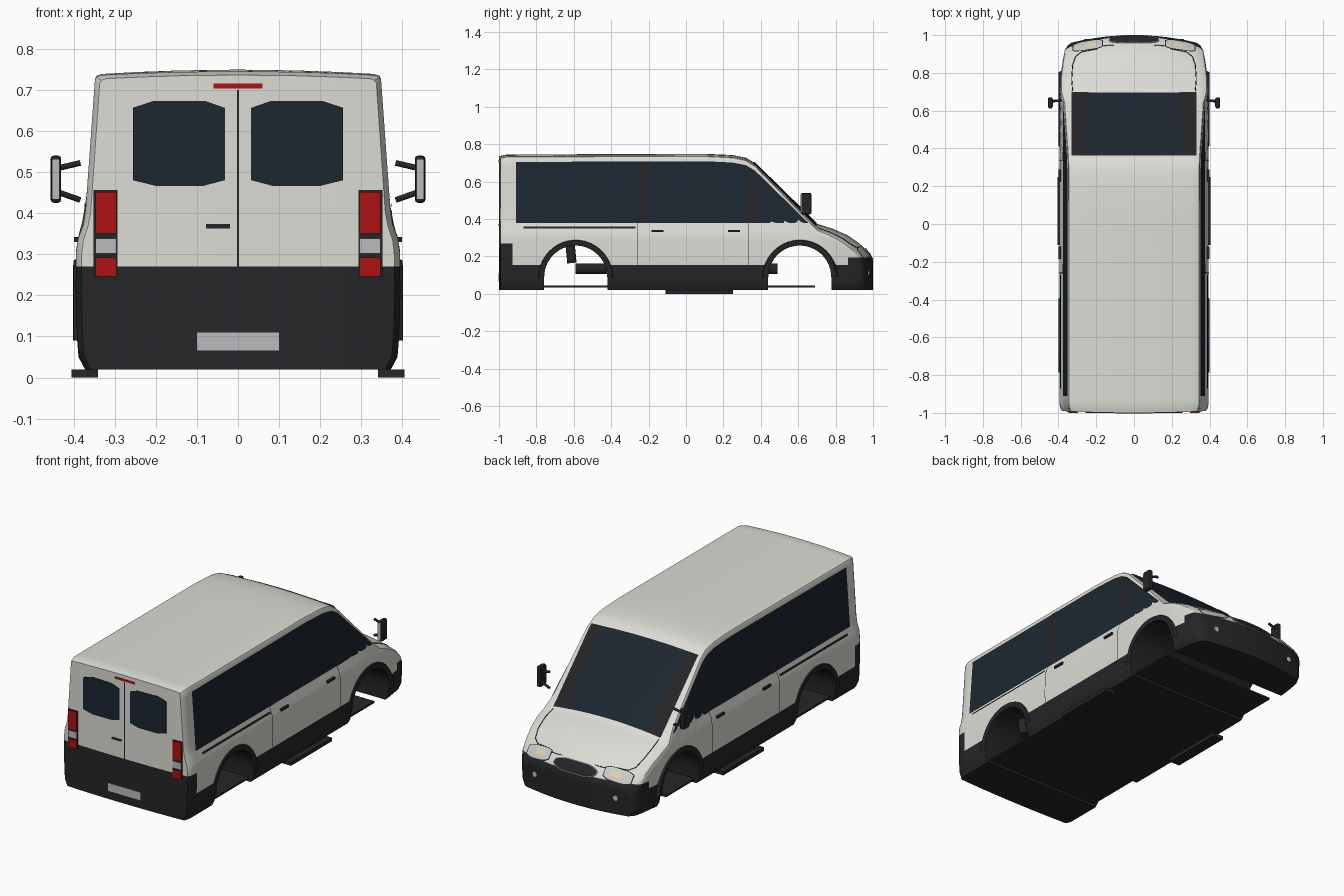
import bpy, bmesh, math
from mathutils import Vector

if "Cube" in bpy.data.objects:
    bpy.data.objects.remove(bpy.data.objects["Cube"])

def mat(name, r, g, b):
    m = bpy.data.materials.new(name)
    m.diffuse_color = (r, g, b, 1)
    m.use_nodes = True
    m.node_tree.nodes["Principled BSDF"].inputs["Base Color"].default_value = m.diffuse_color
    return m

BLACK = mat("black_plastic", .018, .019, .021)
WHITE = mat("body_paint", .72, .72, .67)
GLASS = mat("glass", .012, .019, .03)
PILLAR = mat("pillar", .018, .018, .02)
RED = mat("red_lens", .42, .006, .006)
GREY = mat("grey_lens", .5, .5, .52)
LAMP = mat("lamp", .8, .8, .78)
AMBER = mat("amber_lens", .8, .65, .42)

# body shape tables: roof line, plan taper, side width, crown, shoulder radius
TOP = [(-1, .736), (-.96, .745), (.1, .749), (.25, .742), (.32, .728), (.37, .698), (.70, .375),
       (.78, .35), (.86, .315), (.92, .275), (.96, .24), (.985, .21), (1, .18)]
PLAN = [(-1, .965), (-.985, .985), (-.96, 1), (.6, 1), (.8, .985), (.9, .955), (.96, .93), (.985, .9), (1, .85)]
WID = [(.02, .372), (.05, .388), (.1, .392), (.2, .395), (.31, .394), (.345, .388), (.38, .373), (.42, .37), (.74, .347)]
CROWN = [(-1, .01), (.3, .012), (.5, .02), (.7, .03), (1, .03)]
RAD = [(-1, .01), (.6, .012), (.8, .025), (1, .02)]

def lerp(tab, t):
    if t <= tab[0][0]:
        return tab[0][1]
    for (a, p), (b, q) in zip(tab, tab[1:]):
        if t <= b:
            return p + (q - p) * (t - a) / (b - a)
    return tab[-1][1]

def side_x(y, z):
    return lerp(WID, z) * lerp(PLAN, y)

def edge(y):
    z = lerp(TOP, y) - lerp(CROWN, y) - lerp(RAD, y)
    return side_x(y, z), z

def bow(x, y):
    if y > .7:
        return y - .045 * (x / .35) ** 2 * (y - .7) / .3
    if y < -.9:
        return y + .01 * (x / .39) ** 2 * (-.9 - y) / .1
    return y

def top_pt(x, y, off=0.0):
    z = lerp(TOP, y) - lerp(CROWN, y) * (x / edge(y)[0]) ** 2
    slope = (lerp(TOP, y + .005) - lerp(TOP, y - .005)) / .01
    n = Vector((0, -slope, 1)).normalized() * off
    return Vector((x, bow(x, y), z)) + n

def obj(name, bm, m, smooth=True):
    me = bpy.data.meshes.new(name)
    bm.to_mesh(me)
    bm.free()
    o = bpy.data.objects.new(name, me)
    bpy.context.collection.objects.link(o)
    for k in (m if isinstance(m, list) else [m]):
        me.materials.append(k)
    if smooth:
        shade(o)
    return o

def activate(o):
    bpy.ops.object.select_all(action='DESELECT')
    o.select_set(True)
    bpy.context.view_layer.objects.active = o

def shade(o):
    activate(o)
    bpy.ops.object.shade_smooth_by_angle(angle=math.radians(32))

def grid(name, fn, nu, nv, m, flip=False):
    bm = bmesh.new()
    v = [[bm.verts.new(fn(i / nu, j / nv)) for j in range(nv + 1)] for i in range(nu + 1)]
    for i in range(nu):
        for j in range(nv):
            f = [v[i][j], v[i + 1][j], v[i + 1][j + 1], v[i][j + 1]]
            bm.faces.new(f[::-1] if flip else f)
    return obj(name, bm, m)

def side_panel(name, y0, y1, lo, hi, m, off, nu=4, nv=8):
    for s in (1, -1):
        def fn(u, v):
            y = y0 + (y1 - y0) * u
            h = hi(y) if callable(hi) else hi
            z = lo + (h - lo) * v
            return (s * (side_x(y, z) + off), y, z)
        grid(name, fn, nu, nv, m, s < 0)

def prism(name, pts, axis, a, b, m, smooth=False):
    """Extrude a flat outline along x (points are y,z) or y (points are x,z)."""
    bm = bmesh.new()
    put = (lambda p, d: (d, p[0], p[1])) if axis == 'x' else (lambda p, d: (p[0], d, p[1]))
    A = [bm.verts.new(put(p, a)) for p in pts]
    B = [bm.verts.new(put(p, b)) for p in pts]
    bm.faces.new(A)
    bm.faces.new(B[::-1])
    for i in range(len(pts)):
        j = (i + 1) % len(pts)
        bm.faces.new((A[j], A[i], B[i], B[j]))
    bmesh.ops.recalc_face_normals(bm, faces=bm.faces)
    return obj(name, bm, m, smooth)

def box(name, x0, x1, y0, y1, z0, z1, m):
    return prism(name, [(x0, z0), (x1, z0), (x1, z1), (x0, z1)], 'y', y0, y1, m)

def rod(name, p, q, r, m, n=16):
    p, q = Vector(p), Vector(q)
    bpy.ops.mesh.primitive_cylinder_add(vertices=n, radius=r, depth=(q - p).length, location=(p + q) / 2)
    o = bpy.context.object
    o.name = name
    o.rotation_euler = (q - p).to_track_quat('Z', 'Y').to_euler()
    o.data.materials.append(m)
    shade(o)

def wire(name, pts, r, m, cyclic=False):
    c = bpy.data.curves.new(name, 'CURVE')
    c.dimensions = '3D'
    c.bevel_depth, c.bevel_resolution = r, 1
    s = c.splines.new('POLY')
    s.points.add(len(pts) - 1)
    for k, p in zip(s.points, pts):
        k.co = (*p, 1)
    s.use_cyclic_u = cyclic
    c.materials.append(m)
    bpy.context.collection.objects.link(bpy.data.objects.new(name, c))

# body shell lofted along y
ys = [-1, -.985, -.96, -.93, -.9, -.6, -.3, 0, .1, .18, .25, .29, .32, .345, .37, .43, .5, .57, .64, .70,
      .74, .78, .82, .86, .9, .92, .94, .96, .975, .985, .993, 1]
bm = bmesh.new()
rings = []
for y in ys:
    xe, ze = edge(y)
    half = [(side_x(y, z), z) for z in (.02 + (ze - .02) * i / 20 for i in range(21))]
    half.append((xe * .988, top_pt(xe * .988, y).z - lerp(RAD, y) * .3))
    half += [(xe * f, top_pt(xe * f, y).z) for f in (.955, .85, .7, .4)]
    loop = half + [(0, lerp(TOP, y))] + [(-x, z) for x, z in reversed(half)]
    rings.append([bm.verts.new((x, y, z)) for x, z in loop])
n = len(rings[0])
for a, b in zip(rings, rings[1:]):
    for i in range(n):
        j = (i + 1) % n
        bm.faces.new((a[i], a[j], b[j], b[i]))
bm.faces.new(rings[0])
bm.faces.new(rings[-1])
cuts = [((0, 0, z), (0, 0, 1)) for z in (.155, .195, .27)]
cuts += [((x, 0, 0), (1, 0, 0)) for x in (-.3, -.25, -.2, -.15, -.1, -.05, 0, .05, .1, .15, .2, .25, .3)]
for co, no in cuts:
    bmesh.ops.bisect_plane(bm, geom=bm.verts[:] + bm.edges[:] + bm.faces[:], plane_co=co, plane_no=no)
bmesh.ops.recalc_face_normals(bm, faces=bm.faces)
for f in bm.faces:
    c = f.calc_center_median()
    dark = c.z < .155 or (c.y < -.93 and c.z < .27) or (c.y > .9 and c.z < .195)
    f.material_index = 0 if dark else 1
for v in bm.verts:
    v.co.y = bow(v.co.x, v.co.y)
body = obj("body_shell", bm, [BLACK, WHITE], False)

# wheel tunnels and arch flares
def arch(yc, r, z0):
    return [(yc - r, z0)] + [(yc - r * math.cos(t), .09 + r * math.sin(t))
                             for t in (math.pi * i / 24 for i in range(25))] + [(yc + r, z0)]

for yc in (-.59, .608):
    cutter = prism("arch_cutter", arch(yc, .169, -.1), 'x', -.6, .6, BLACK)
    cutter.hide_render = True
    md = body.modifiers.new("arch", 'BOOLEAN')
    md.object, md.operation, md.solver = cutter, 'DIFFERENCE', 'EXACT'
    activate(body)
    bpy.ops.object.modifier_apply(modifier="arch")
    bpy.data.objects.remove(cutter)
    for s in (1, -1):
        def ring(u, v):
            t = math.pi * u
            r, x = [(.168, .34), (.168, .397), (.18, .401), (.195, .4), (.205, .38)][round(v * 4)]
            return (s * x, yc - r * math.cos(t), .09 + r * math.sin(t))
        grid("arch_flare", ring, 28, 4, BLACK, s > 0)
shade(body)

# side glass, pillars, door seams, rail and handles
glass_top = lambda y: min(.715, lerp(TOP, y) - .04)
side_panel("side_glass", -.91, .652, .38, glass_top, GLASS, .003, 80, 4)
for y0, y1 in ((-.26, -.215), (.335, .38)):
    side_panel("window_pillar", y0, y1, .38, glass_top, PILLAR, .005)
for y in (-.26, .335):
    side_panel("door_seam", y - .002, y + .002, .155, .38, BLACK, .003, 1, 14)
side_panel("sliding_rail", -.87, -.27, .35, .361, BLACK, .006, 4, 2)
for s in (1, -1):
    for y in (-.152, .257):
        box("door_handle", s * .38, s * .399, y - .032, y + .032, .33, .342, BLACK)
    # sill steps
    box("side_step", s * .34, s * .405, -.11, .25, 0, .02, BLACK)

    # door mirrors on two arms
    o = box("mirror_head", s * .43, s * .456, .615, .67, .425, .54, BLACK)
    md = o.modifiers.new("round", 'BEVEL')
    md.width, md.segments = .008, 2
    box("mirror_glass", s * .434, s * .452, .612, .617, .434, .531, GREY)
    rod("mirror_arm", (s * .384, .655, .522), (s * .435, .65, .51), .007, BLACK)
    rod("mirror_arm", (s * .384, .655, .432), (s * .435, .65, .45), .007, BLACK)

    # tail lamps
    box("tail_lamp_base", s * .293, s * .352, -.996, -.97, .245, .456, BLACK)
    box("tail_lamp_red", s * .296, s * .347, -1, -.98, .35, .451, RED)
    box("tail_lamp_clear", s * .296, s * .347, -1, -.98, .302, .338, GREY)
    box("tail_lamp_low", s * .296, s * .347, -1, -.98, .246, .292, RED)
    # rear door windows
    w = [(.032, .48), (.085, .466), (.2, .466), (.256, .48), (.256, .656), (.205, .673), (.08, .673), (.032, .656)]
    prism("rear_window", [(s * x, z) for x, z in w], 'y', -1, -.985, GLASS)

    # headlamps and fog lamps
    def lamp(name, x0, x1, y0, y1, m, off):
        def fn(u, v):
            k = 1 - .35 * abs(2 * u - 1) ** 4
            return top_pt(s * (x0 + (x1 - x0) * u), (y0 + y1) / 2 + (y1 - y0) * (v - .5) * k, off)
        grid(name, fn, 12, 5, m, s < 0)
    lamp("headlamp_rim", .165, .325, .936, .989, BLACK, .003)
    lamp("headlamp", .17, .32, .939, .986, LAMP, .005)
    lamp("indicator", .2, .26, .955, .975, AMBER, .007)
    yf = bow(.25, 1)
    rod("fog_lamp", (s * .25, yf - .02, .11), (s * .25, yf + .003, .11), .014, LAMP)
    # shock absorbers
    rod("shock_absorber", (s * .25, -.61, .165), (s * .25, -.62, .27), .025, BLACK)

# windscreen with dark side bands
def screen(name, a, b, off, m):
    def fn(u, v):
        y = .36 + .335 * v
        return top_pt(a(v) + (b(v) - a(v)) * u, y, off)
    grid(name, fn, 12, 33, m)
screen("windscreen", lambda v: -.33, lambda v: .33, .003, GLASS)
screen("screen_band", lambda v: .27 - .03 * v, lambda v: .33, .005, PILLAR)
screen("screen_band", lambda v: -.33, lambda v: -.27 + .03 * v, .005, PILLAR)

# bonnet seam
right = [(.325, .705), (.33, .78), (.325, .86), (.31, .91), (.28, .932), (.2, .938), (.17, .95), (.14, .952)]
seam = [top_pt(x, y, .001) for x, y in right]
wire("bonnet_seam", seam + [Vector((-p.x, p.y, p.z)) for p in reversed(seam)], .0022, BLACK)

# grille with bright surround
def grille_pt(u, v):
    return top_pt(.13 * (1 - .45 * abs(2 * v - 1) ** 3) * (2 * u - 1), .96 + .036 * v, .003)
grid("grille", grille_pt, 12, 8, BLACK)
rim = [grille_pt(i / 12, 0) for i in range(13)] + [grille_pt(1, i / 8) for i in range(1, 8)]
rim += [grille_pt(1 - i / 12, 1) for i in range(13)] + [grille_pt(0, 1 - i / 8) for i in range(1, 8)]
wire("grille_surround", rim, .003, GREY, True)

# rear door details
box("rear_door_seam", -.002, .002, -1.001, -.985, .27, .70, BLACK)
box("brake_lamp", -.06, .06, -1.002, -.98, .703, .715, RED)
box("rear_handle", -.078, -.02, -1.003, -.985, .362, .373, BLACK)
box("plate_panel", -.1, .1, -1.002, -.985, .066, .11, GREY)

# underbody
box("floor_plate", -.36, .36, -.76, .69, .034, .044, BLACK)
rod("drive_tube", (.12, -.59, .133), (.12, .49, .133), .028, BLACK)
